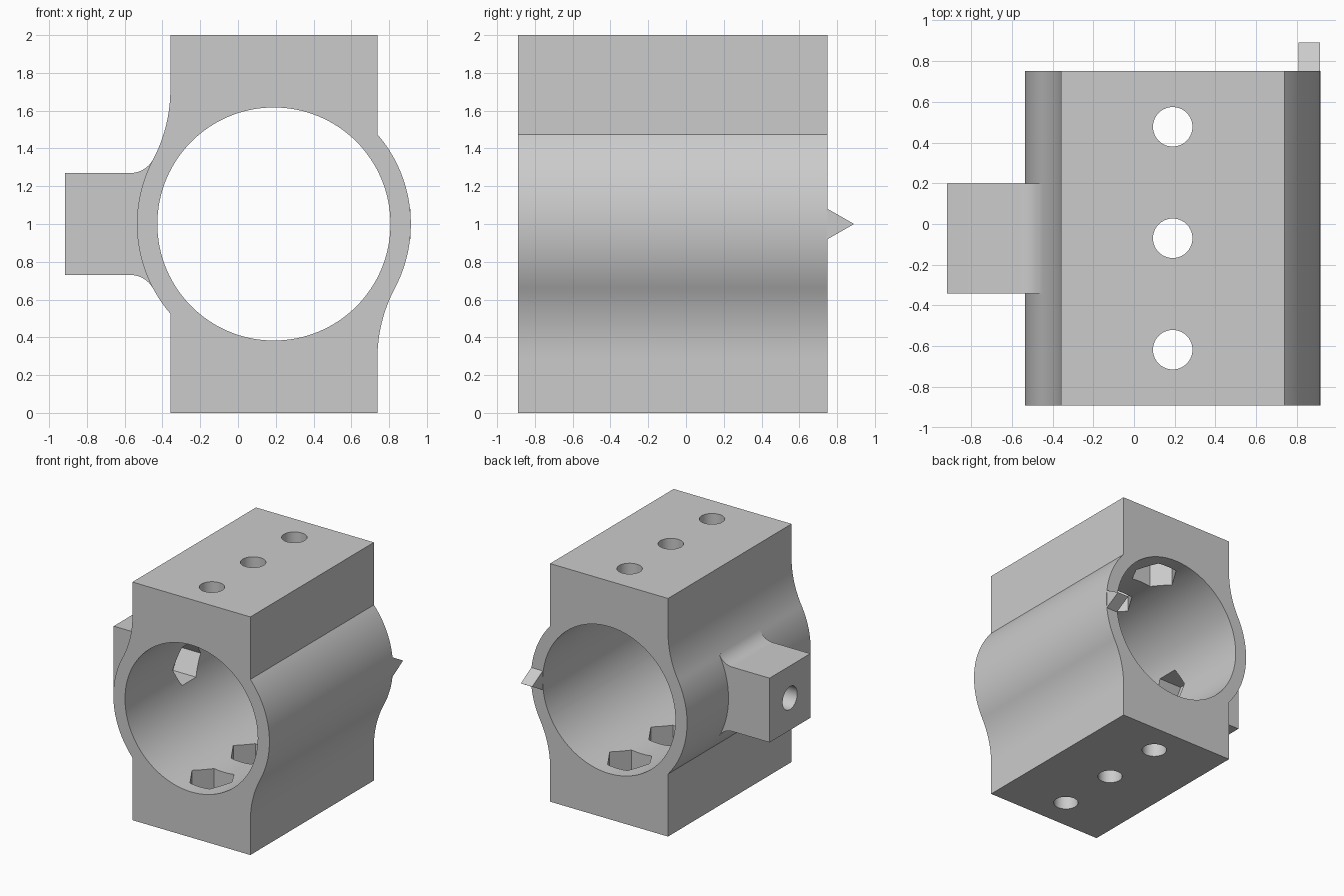
import bpy, bmesh
from math import sin, cos, acos, atan2, hypot, pi
from mathutils import Matrix, Vector

cube = bpy.data.objects.get("Cube")
if cube:
    bpy.data.objects.remove(cube, do_unlink=True)

CX, CZ = 0.19, 1.0            # bore axis
BORE, RING = 0.617, 0.725     # inner and outer ring radius
HALF = 0.548                  # half width of the block
FRONT, BACK = -0.89, 0.75
MID_Y = -0.07                 # middle bolt row

grey = bpy.data.materials.new("grey plastic")
grey.use_nodes = True
colour = (0.6, 0.6, 0.6, 1)
grey.diffuse_color = colour
grey.node_tree.nodes["Principled BSDF"].inputs["Base Color"].default_value = colour


def arc(cx, cz, r, a, b, n):
    return [(cx + r * cos(a + (b - a) * i / n), cz + r * sin(a + (b - a) * i / n))
            for i in range(n + 1)]


def finish(bm, name):
    bmesh.ops.recalc_face_normals(bm, faces=bm.faces)
    mesh = bpy.data.meshes.new(name)
    bm.to_mesh(mesh)
    bm.free()
    mesh.materials.append(grey)
    ob = bpy.data.objects.new(name, mesh)
    bpy.context.collection.objects.link(ob)
    return ob


def extrude_y(name, outline, y0, y1):
    bm = bmesh.new()
    face = bm.faces.new([bm.verts.new((x, y0, z)) for x, z in outline])
    out = bmesh.ops.extrude_face_region(bm, geom=[face])
    moved = [v for v in out["geom"] if isinstance(v, bmesh.types.BMVert)]
    bmesh.ops.translate(bm, verts=moved, vec=(0, y1 - y0, 0))
    return finish(bm, name)


def rod(name, start, end, r, sides):
    """Straight prism between two points."""
    start, end = Vector(start), Vector(end)
    axis = end - start
    place = Matrix.Translation((start + end) / 2)
    if abs(axis.x) > abs(axis.z):                       # lay along x
        place = place @ Matrix.Rotation(pi / 2, 4, 'Y') @ Matrix.Rotation(pi / 2, 4, 'Z')
    elif abs(axis.y) > abs(axis.z):                     # lay along y
        place = place @ Matrix.Rotation(pi / 2, 4, 'X')
    bm = bmesh.new()
    bmesh.ops.create_cone(bm, cap_ends=True, segments=sides, radius1=r, radius2=r,
                          depth=axis.length)
    # first corner on the local x axis
    first = min(bm.verts, key=lambda v: abs(atan2(v.co.y, v.co.x)))
    turn = -atan2(first.co.y, first.co.x)
    bm.transform(place @ Matrix.Rotation(turn, 4, 'Z'))
    return finish(bm, name)


def combine(target, other, operation):
    mod = target.modifiers.new(other.name, 'BOOLEAN')
    mod.operation, mod.solver, mod.object = operation, 'EXACT', other
    bpy.context.view_layer.objects.active = target
    bpy.ops.object.modifier_apply(modifier=mod.name)
    bpy.data.objects.remove(other, do_unlink=True)


# Body outline: one side with a sharp shoulder and a fillet, turned for the other
blend = 0.8
drop = ((RING + blend) ** 2 - (HALF + blend) ** 2) ** 0.5
tangent = atan2(drop, HALF + blend)
corner = acos(HALF / RING)
side = [(HALF, -1)]
side += arc(HALF + blend, -drop, blend, pi, pi - tangent, 16)
side += arc(0, 0, RING, -tangent, corner, 48)[1:]
side += [(HALF, 1)]
outline = side + [(-x, -z) for x, z in side]
body = extrude_y("clamp_body", [(CX + x, CZ + z) for x, z in outline], FRONT, BACK)

# Side lug, filleted into the ring
lug_half, lug_end, fillet = 0.27, -0.917, 0.137
fx, fz = -0.57 - CX, lug_half + fillet
stop = atan2(-fz, -fx)
upper = [(lug_end - CX, lug_half)] + arc(fx, fz, fillet, -pi / 2, stop, 14)
meet = atan2(fz, fx)
inner = arc(0, 0, 0.67, meet, 2 * pi - meet, 24)
lower = [(x, -z) for x, z in reversed(upper)]
lug = extrude_y("side_lug", [(CX + x, CZ + z) for x, z in upper + inner + lower],
                -0.34, 0.2)
combine(body, lug, 'UNION')

# Round bore
combine(body, rod("bore", (CX, -2, CZ), (CX, 2, CZ), BORE, 128), 'DIFFERENCE')

# Bolt holes and nut pockets, top and bottom
for y in (MID_Y - 0.547, MID_Y, MID_Y + 0.547):
    combine(body, rod("bolt_hole", (CX, y, -1), (CX, y, 3), 0.097, 40), 'DIFFERENCE')
    combine(body, rod("nut_pocket", (CX, y, 0.19), (CX, y, 1.81), 0.185, 6), 'DIFFERENCE')

# Bolt hole and nut pocket in the lug
combine(body, rod("lug_hole", (-1.5, MID_Y, CZ), (CX, MID_Y, CZ), 0.097, 40), 'DIFFERENCE')
combine(body, rod("lug_pocket", (-0.62, MID_Y, CZ), (CX, MID_Y, CZ), 0.185, 6), 'DIFFERENCE')

# Pointer on the back edge of the ring
pointer_half = 0.08
bm = bmesh.new()
ends = [[bm.verts.new((x, y, CZ + z)) for y, z in
         ((BACK - 0.01, -pointer_half), (BACK, -pointer_half), (-FRONT, 0),
          (BACK, pointer_half), (BACK - 0.01, pointer_half))]
        for x in (CX + BORE, CX + RING - 0.003)]
for loop in ends:
    bm.faces.new(loop)
for i in range(5):
    j = (i + 1) % 5
    bm.faces.new((ends[0][i], ends[0][j], ends[1][j], ends[1][i]))
pointer = finish(bm, "pointer")

# Smooth curved walls, crisp edges
bpy.ops.object.select_all(action='DESELECT')
body.select_set(True)
bpy.context.view_layer.objects.active = body
bpy.ops.object.shade_smooth_by_angle(angle=pi / 9)
